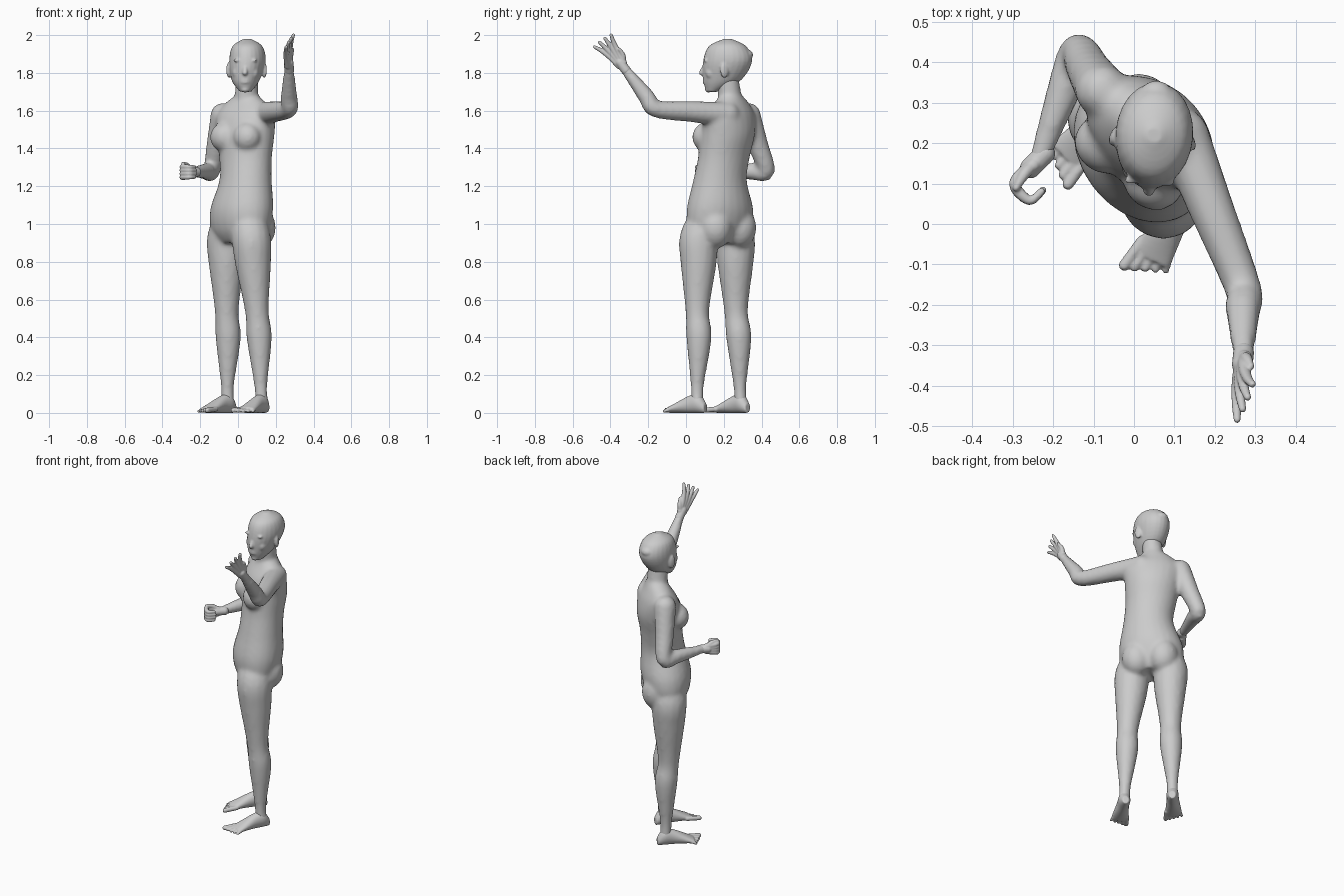
import bpy, bmesh
from math import sin, cos, pi, radians
from mathutils import Vector, Matrix

default_cube = bpy.data.objects.get("Cube")
if default_cube:
    bpy.data.objects.remove(default_cube, do_unlink=True)

UP = Vector((0, 0, 1))

skin = bpy.data.materials.new("light grey")
skin.use_nodes = True
skin.diffuse_color = (.6, .6, .6, 1)
skin.node_tree.nodes["Principled BSDF"].inputs["Base Color"].default_value = skin.diffuse_color


def heading(angle):
    """Left and forward directions of a body part turned by an angle."""
    turn = radians(angle)
    return Vector((cos(turn), -sin(turn), 0)), Vector((-sin(turn), -cos(turn), 0))


def spline(rows, steps=5):
    """Smooth curve through rows of any number of values."""
    ends = [rows[0], *rows, rows[-1]]
    curve = []
    for before, start, end, after in zip(ends, ends[1:], ends[2:], ends[3:]):
        for step in range(steps):
            t = step / steps
            curve.append([q + t * (r - p) / 2 + t * t * (p - 2.5 * q + 2 * r - s / 2)
                          + t ** 3 * (1.5 * (q - r) + (s - p) / 2)
                          for p, q, r, s in zip(before, start, end, after)])
    return curve + [list(rows[-1])]


def loft(bm, rings, sides=24):
    """Closed skin through elliptical rings of (centre, u axis, v axis)."""
    loops = []
    for centre, u, v in rings:
        angles = [2 * pi * i / sides for i in range(sides)]
        loops.append([bm.verts.new(centre + u * cos(a) + v * sin(a)) for a in angles])
    for low, high in zip(loops, loops[1:]):
        for i in range(sides):
            j = (i + 1) % sides
            bm.faces.new((low[i], low[j], high[j], high[i]))
    bm.faces.new(loops[0][::-1])
    bm.faces.new(loops[-1])


def trunk(bm, rows):
    """Upright form through rows of centre, half width, half depth and turn."""
    rings = []
    for x, y, z, width, depth, turn in spline(rows):
        left, front = heading(turn)
        rings.append((Vector((x, y, z)), left * width, front * depth))
    loft(bm, rings)


def ball(bm, centre, size, angle=0):
    place = Matrix.Translation(centre) @ Matrix.Rotation(-radians(angle), 4, 'Z')
    bmesh.ops.create_uvsphere(bm, u_segments=20, v_segments=12, radius=1,
                              matrix=place @ Matrix.Diagonal((*size, 1)))


def limb(bm, joints, radii):
    """Round tapering tube along a smooth path, with rounded ends."""
    curve = spline([(*joint, radius) for joint, radius in zip(joints, radii)])
    path = [Vector(row[:3]) for row in curve]
    last = len(path) - 1
    along = [(path[min(i + 1, last)] - path[max(i - 1, 0)]).normalized()
             for i in range(last + 1)]
    across = min(Matrix.Identity(3), key=lambda axis: max(abs(t.dot(axis)) for t in along))
    rings = []
    for centre, tangent, row in zip(path, along, curve):
        u = tangent.cross(across).normalized()
        rings.append((centre, u * row[-1], tangent.cross(u) * row[-1]))
    loft(bm, rings, sides=16)
    for joint, radius in ((joints[0], radii[0]), (joints[-1], radii[-1])):
        ball(bm, joint, (radius, radius, radius))


def finish(bm, name, voxel, smoothing):
    """Fuse the overlapping pieces into one smooth skin."""
    bmesh.ops.recalc_face_normals(bm, faces=bm.faces)
    mesh = bpy.data.meshes.new(name)
    bm.to_mesh(mesh)
    bm.free()
    mesh.materials.append(skin)
    mesh.shade_smooth()
    obj = bpy.data.objects.new(name, mesh)
    bpy.context.collection.objects.link(obj)
    fuse = obj.modifiers.new("fuse", 'REMESH')
    fuse.mode = 'VOXEL'
    fuse.voxel_size = voxel
    fuse.use_smooth_shade = True
    soften = obj.modifiers.new("soften", 'SMOOTH')
    soften.factor = .5
    soften.iterations = smoothing


def make_foot(name, ankle, turn, inner):
    """Foot below an ankle, with the big toe on the inner side."""
    foot = bmesh.new()
    left, front = heading(turn)
    heel = Vector((ankle.x, ankle.y, 0)) - front * .05
    sole = [(0, .02, .05), (.04, .035, .1), (.1, .037, .09), (.2, .05, .04), (.22, .05, .03)]
    loft(foot, [(heel + front * reach + UP * height / 2, left * width, UP * height / 2)
                for reach, width, height in spline(sole)])
    for toe in range(5):
        radius = .014 - toe * .0015
        root = heel + front * .19 + left * inner * (2 - toe) * .02 + UP * .02
        tip = root + front * (.075 - toe * .01) + left * inner * (2 - toe) * .004
        tip.z = radius
        limb(foot, (root, tip), (radius, radius))
    finish(foot, name, .005, 2)


def make_hand(name, wrist, along, across, curl, fan):
    """Hand with four fingers that curl and fan out, and a thumb."""
    hand = bmesh.new()
    along, across = along.normalized(), across.normalized()
    palm = across.cross(along)

    def bend(amount):
        return along * cos(amount) + palm * sin(amount)

    limb(hand, (wrist - along * .02, wrist + along * .03), (.026, .026))
    for finger in range(4):
        place = finger - 1.5
        root = wrist + along * .02 + across * place * .01
        knuckle = wrist + along * .085 + across * place * .018
        middle = knuckle + bend(curl) * .055 + across * place * fan
        tip = middle + bend(curl * 2) * (.045 - abs(place) * .005) + across * place * fan
        limb(hand, (root, knuckle, middle, tip), (.018, .015, .012, .009))
    thumb = [wrist + along * .01, wrist + along * .05 + across * .035,
             wrist + along * .09 + across * .045 + palm * .01]
    limb(hand, thumb, (.018, .014, .009))
    finish(hand, name, .004, 2)


# Torso twisting from hips to shoulders
body = bmesh.new()
trunk(body, [(.01, .18, .9, .13, .09, 52), (.01, .18, .97, .185, .13, 52),
             (.02, .18, 1.08, .19, .15, 52), (.04, .18, 1.23, .15, .13, 50),
             (.04, .2, 1.35, .15, .125, 42), (.04, .22, 1.47, .165, .13, 38),
             (.04, .23, 1.57, .175, .11, 36), (.04, .24, 1.64, .12, .075, 36),
             (.05, .24, 1.69, .05, .05, 36)])
limb(body, [(.04, .24, 1.6), (.05, .22, 1.78)], (.066, .058))

# Breasts and buttocks
for side in (-1, 1):
    left, front = heading(37)
    chest = Vector((.035, .215, 1.46))
    ball(body, chest + front * .08 + left * side * .075, (.078, .07, .078), 37)
    left, front = heading(52)
    seat = Vector((.01, .18, .98))
    ball(body, seat - front * .065 + left * side * .08, (.09, .09, .11), 52)

# Legs and feet: hip, knee, ankle, foot turn, inner side
legs = {"left": ((.07, .07, .92), (.1, .06, .54), (.125, .06, .06), 30, -1),
        "right": ((-.06, .26, .92), (-.06, .265, .54), (-.055, .29, .06), 42, 1)}
pelvis = Vector((.02, .17, 1.13))
for name, (hip, knee, ankle, turn, inner) in legs.items():
    hip, knee, ankle = Vector(hip), Vector(knee), Vector(ankle)
    calf = knee.lerp(ankle, .3) - heading(turn)[1] * .01
    shin = knee.lerp(ankle, .8)
    limb(body, (pelvis.lerp(hip, .6), hip, hip.lerp(knee, .35), knee, calf, shin, ankle),
         (.1, .105, .095, .063, .067, .036, .034))
    make_foot(name + "_foot", ankle, turn, inner)

# Arms: shoulder, elbow, wrist
arms = {"left": ((.12, .22, 1.58), (.27, -.16, 1.61), (.27, -.33, 1.83)),
        "right": ((-.08, .33, 1.575), (-.14, .425, 1.28), (-.235, .16, 1.275))}
wrists = {}
for name, joints in arms.items():
    shoulder, elbow, wrist = map(Vector, joints)
    limb(body, (shoulder, shoulder.lerp(elbow, .5), elbow, elbow.lerp(wrist, .3), wrist),
         (.066, .056, .046, .044, .025))
    wrists[name] = wrist
finish(body, "body", .012, 7)

# Raised open hand and lowered fist
make_hand("left_hand", wrists["left"], Vector((-.06, -.6, .8)), Vector((.3, .7, .5)), .12, .01)
make_hand("right_hand", wrists["right"], Vector((-1, -1, 0)), UP, 1.5, 0)

# Skull and crown
head = bmesh.new()
trunk(head, [(.04, .14, 1.7, .03, .03, 4), (.04, .19, 1.76, .073, .1, 4),
             (.05, .22, 1.86, .096, .13, 4), (.05, .22, 1.94, .08, .1, 4),
             (.05, .22, 1.98, .02, .02, 4)])
ball(head, (.055, .32, 1.895), (.04, .035, .03))

# Nose, lips and chin
limb(head, [(.04, .105, 1.85), (.037, .082, 1.8)], (.01, .014))
for z in (1.75, 1.762):
    ball(head, (.037, .1, z), (.026, .012, .008))
ball(head, (.038, .12, 1.712), (.024, .02, .016))

# Brows, eyes, cheeks and ears: sideways, forward, height, size, turn
left, front = heading(4)
features = [(.035, .108, 1.866, (.03, .014, .01), 18), (.034, .107, 1.84, (.016, .012, .009), 0),
            (.04, .085, 1.8, (.03, .03, .035), 0), (.094, .01, 1.815, (.012, .024, .042), -20)]
for side in (-1, 1):
    for sideways, forward, z, size, turn in features:
        centre = Vector((.046, .22, z)) + left * side * sideways + front * forward
        ball(head, centre, size, side * turn)
finish(head, "head", .006, 4)
